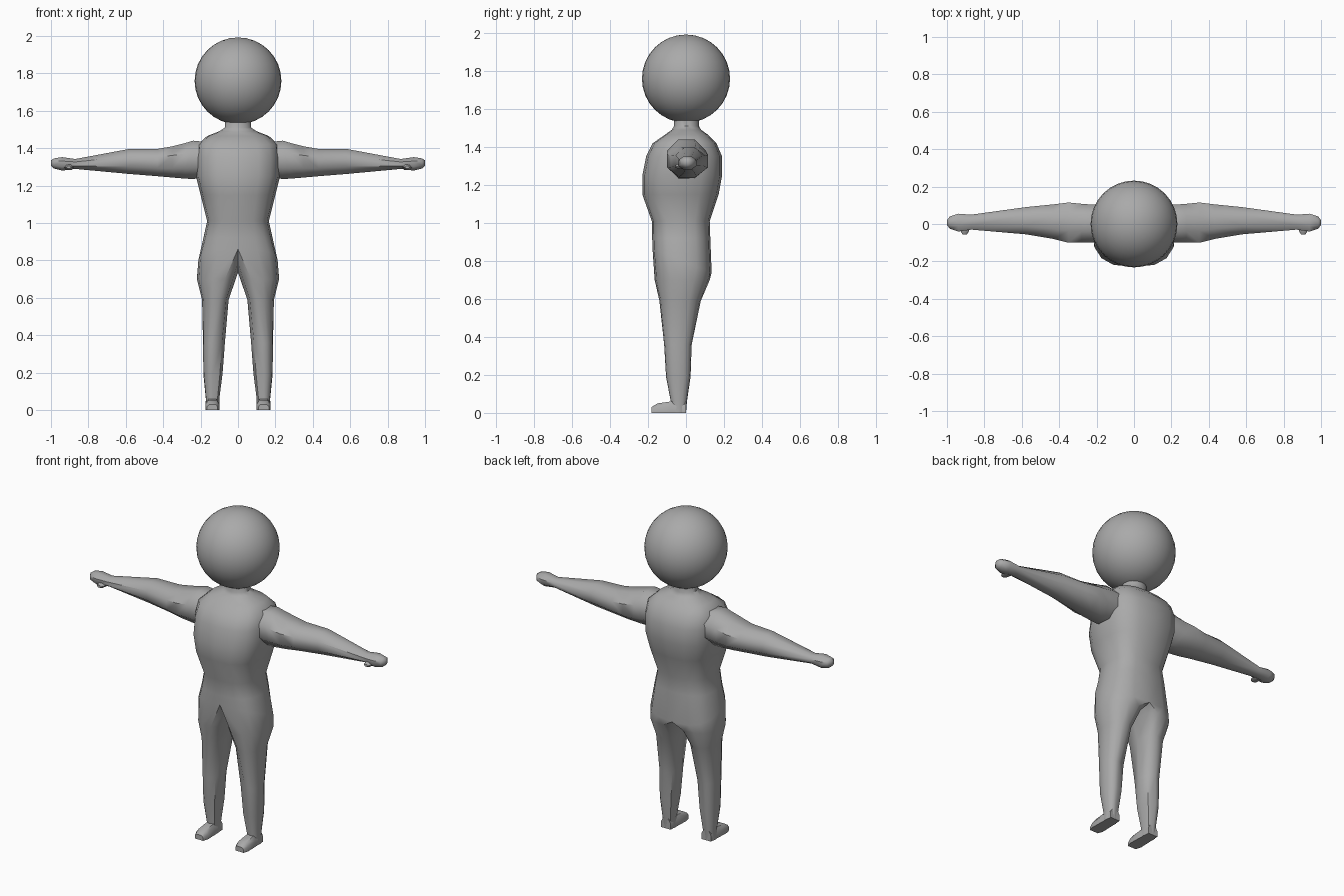
import bpy, bmesh, math
from mathutils import Vector

cube = bpy.data.objects.get("Cube")
if cube:
    bpy.data.objects.remove(cube, do_unlink=True)

GREY = (0.4, 0.4, 0.4, 1)
grey = bpy.data.materials.new("plain grey")
grey.use_nodes = True
grey.diffuse_color = GREY
grey.node_tree.nodes["Principled BSDF"].inputs["Base Color"].default_value = GREY


def finish(name, bm, mirror=True, angle=50):
    """Turn a bmesh into a smooth shaded object, mirrored across x if asked."""
    bmesh.ops.recalc_face_normals(bm, faces=bm.faces)
    for f in bm.faces:
        f.smooth = True
    for e in bm.edges:
        if e.calc_face_angle(0) > math.radians(angle):
            e.smooth = False
    mesh = bpy.data.meshes.new(name)
    bm.to_mesh(mesh)
    bm.free()
    mesh.materials.append(grey)
    obj = bpy.data.objects.new(name, mesh)
    bpy.context.collection.objects.link(obj)
    if mirror:
        mod = obj.modifiers.new("mirror", "MIRROR")
        mod.merge_threshold = 0.002
    return obj


def power(v, n):
    return math.copysign(abs(v) ** (2 / n), v)


def bridge(bm, a, b, closed=True):
    count = len(a)
    for i in range(count if closed else count - 1):
        j = (i + 1) % count
        bm.faces.new((a[i], a[j], b[j], b[i]))


def loft(bm, rings):
    """Skin closed rings of points and cap both ends."""
    rows = [[bm.verts.new(p) for p in ring] for ring in rings]
    for a, b in zip(rows, rows[1:]):
        bridge(bm, a, b)
    bm.faces.new(rows[0])
    bm.faces.new(rows[-1])


def octagon(x, y0, y1, z0, z1):
    """Eight-sided ring across x that fills the given bounds."""
    grow = 0.5 / math.cos(math.pi / 8)
    ring = []
    for k in range(8):
        a = (k + 0.5) * math.pi / 4
        ring.append((x, (y0 + y1) / 2 + (y1 - y0) * grow * math.cos(a),
                     (z0 + z1) / 2 + (z1 - z0) * grow * math.sin(a)))
    return ring


# Body: half torso of open rings, running on into one closed leg
STEPS = 8
half_angles = [-math.pi / 2 + math.pi * i / STEPS for i in range(STEPS + 1)]
torso = [  # height, half width, front, back
    (1.56, .07, -.063, .068), (1.51, .07, -.063, .068), (1.49, .10, -.075, .08),
    (1.465, .165, -.11, .115), (1.42, .215, -.175, .16), (1.35, .225, -.21, .19),
    (1.25, .225, -.23, .19), (1.15, .2, -.23, .172), (1.01, .165, -.18, .125),
    (.92, .185, -.178, .128), (.86, .212, -.176, .135)]
bm = bmesh.new()
rows = []
for z, w, y0, y1 in torso:
    n = 2 if z > 1.48 else 2.7
    row = []
    for i, a in enumerate(half_angles):
        x = 0 if i in (0, STEPS) else w * power(math.cos(a), n)
        s = power(math.sin(a), n)
        drop = .06 * (s + 1) if z == .86 else 0
        row.append(bm.verts.new((x, (y0 + y1) / 2 + (y1 - y0) / 2 * s, z - drop)))
    rows.append(row)
for a, b in zip(rows, rows[1:]):
    bridge(bm, a, b, closed=False)

legs = [  # height, inside, crest, outside, front, back
    (.70, .012, .07, .22, -.165, .125), (.59, .05, .10, .192, -.14, .078),
    (.36, .07, .13, .187, -.115, .03), (.19, .083, .137, .185, -.105, .024),
    (.06, .10, .137, .172, -.08, .005), (0, .10, .137, .174, -.08, 0)]
crotch = [bm.verts.new((0, y, z)) for y, z in ((.06, .735), (-.04, .735), (-.12, .79))]
previous = rows[-1] + crotch
inner_angles = [math.pi * k / 4 for k in (3, 4, 5)]
for z, x0, xc, x1, y0, y1 in legs:
    ring = []
    for a in half_angles + inner_angles:
        c, s = power(math.cos(a), 2.3), power(math.sin(a), 2.3)
        x = xc + c * ((x1 - xc) if c > 0 else (xc - x0))
        ring.append(bm.verts.new((x, (y0 + y1) / 2 + (y1 - y0) / 2 * s, z)))
    bridge(bm, previous, ring)
    previous = ring
bm.faces.new(previous)
for e in bm.edges:
    if e.is_boundary and max(v.co.z for v in e.verts) < .87:
        e.smooth = False
finish("body", bm)

# Arms with rounded hands
arm = [  # distance out, front, back, bottom, top
    (.14, -.09, .10, 1.25, 1.43), (.24, -.10, .105, 1.235, 1.44),
    (.28, -.10, .108, 1.237, 1.428), (.35, -.10, .115, 1.243, 1.41),
    (.43, -.08, .105, 1.25, 1.396), (.58, -.055, .09, 1.262, 1.396),
    (.87, -.03, .05, 1.289, 1.342), (.94, -.04, .055, 1.28, 1.352),
    (.985, -.025, .04, 1.292, 1.345), (1, -.005, .02, 1.305, 1.335)]
bm = bmesh.new()
loft(bm, [octagon(*s) for s in arm])
finish("arms", bm)

# Thumbs, short stubs on the front of each hand
bm = bmesh.new()
thumb = [(0, .03, .018), (-.04, .022, .015), (-.055, .012, .008)]
loft(bm, [[(.905 + w * math.cos(k * math.pi / 3), y, 1.298 + h * math.sin(k * math.pi / 3))
           for k in range(6)] for y, w, h in thumb])
finish("thumbs", bm)

# Feet, flat soled with a bevelled top
bm = bmesh.new()
foot = [(0, .032, .06), (-.08, .036, .06), (-.15, .038, .05), (-.182, .028, .03)]
outline = [(-1, 0), (1, 0), (1, .6), (.6, 1), (-.6, 1), (-1, .6)]
loft(bm, [[(.137 + w * u, y, h * v) for u, v in outline] for y, w, h in foot])
finish("feet", bm)

# Head, a plain ball
bm = bmesh.new()
bmesh.ops.create_uvsphere(bm, u_segments=32, v_segments=16, radius=.232)
bmesh.ops.translate(bm, verts=bm.verts, vec=Vector((0, 0, 1.76)))
finish("head", bm, mirror=False)
